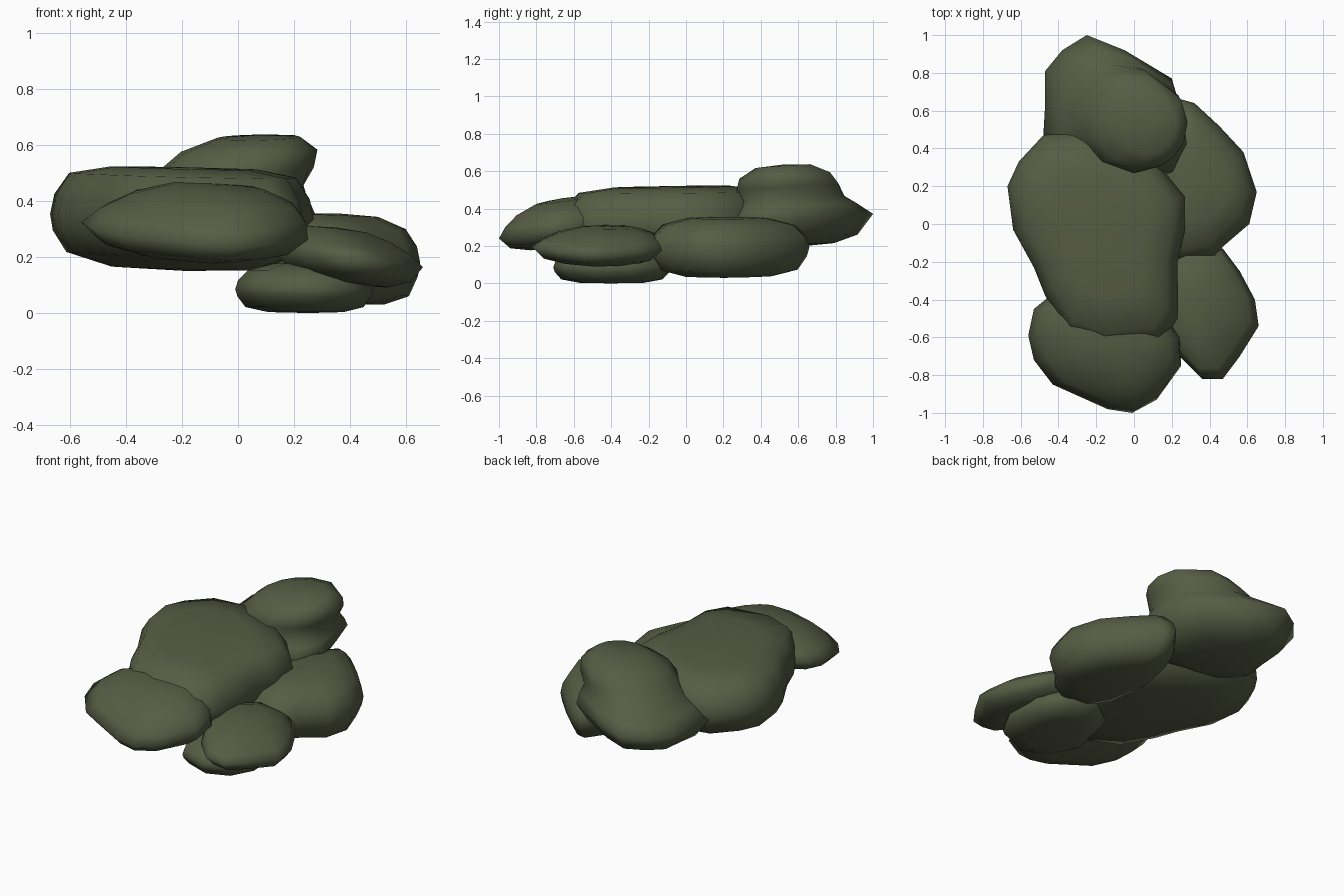
import bpy
import bmesh
from mathutils import Vector

default_cube = bpy.data.objects.get("Cube")
if default_cube:
    bpy.data.objects.remove(default_cube, do_unlink=True)

# One mossy stone colour for the whole pile
moss = bpy.data.materials.new("dark moss stone")
moss_colour = (0.095, 0.108, 0.058, 1)
moss.diffuse_color = moss_colour
moss.use_nodes = True
shader = moss.node_tree.nodes["Principled BSDF"]
shader.inputs["Base Color"].default_value = moss_colour
shader.inputs["Roughness"].default_value = 0.9

# Relative ring sizes and heights (-1 bottom, 0 widest edge, 1 top)
ROUNDED = [(0.55, -0.96), (0.86, -0.75), (0.97, -0.3), (1, 0),
           (0.96, 0.35), (0.82, 0.72), (0.48, 0.96)]
SLAB = [(0.55, -0.95), (0.88, -0.7), (0.98, -0.3), (1, 0),
        (0.97, 0.4), (0.86, 0.83), (0.55, 0.98)]
THIN = [(0.5, -0.95), (0.82, -0.65), (1, 0), (0.9, 0.35), (0.72, 0.68), (0.42, 0.94)]
HUMPED = [(0.5, -0.95), (0.8, -0.7), (1, 0), (0.87, 0.2), (0.74, 0.36),
          (0.71, 0.58), (0.63, 0.8), (0.38, 0.97)]


def rock(name, outline, bottom, edge, top, rings, lean=(0, 0), crown=(0, 0), roundness=0):
    """Stack scaled plan outlines; lean tilts the stone, crown shifts its top
    sideways and roundness turns the upper rings into circles."""
    points = [Vector(p) for p in outline]
    count = len(points)
    centre = sum(points, Vector((0, 0))) / count
    radius = sum((p - centre).length for p in points) / count
    bm = bmesh.new()

    def add(offset, level):
        z = edge + level * ((top - edge) if level > 0 else (edge - bottom))
        z += offset.dot(Vector(lean))
        spot = centre + offset + Vector(crown) * max(level, 0)
        return bm.verts.new((spot.x, spot.y, z))

    def ring(size, level):
        blend = min(1, max(level, 0) * roundness)
        spokes = [p - centre for p in points]
        return [add(s.lerp(s.normalized() * radius, blend) * size, level) for s in spokes]

    loops = [ring(size, level) for size, level in rings]
    for low, high in zip(loops, loops[1:]):
        for i in range(count):
            j = (i + 1) % count
            bm.faces.new((low[i], low[j], high[j], high[i]))
    for loop, level in ((loops[0], -1), (loops[-1], 1)):
        pole = add(Vector((0, 0)), level)
        for i in range(count):
            bm.faces.new((loop[i], loop[(i + 1) % count], pole))
    bmesh.ops.recalc_face_normals(bm, faces=bm.faces)
    for face in bm.faces:
        face.smooth = True
    mesh = bpy.data.meshes.new(name)
    bm.to_mesh(mesh)
    bm.free()
    mesh.materials.append(moss)
    stone = bpy.data.objects.new(name, mesh)
    bpy.context.collection.objects.link(stone)


# Large flat slab in the middle
rock("main_slab",
     [(-.67, .2), (-.61, .33), (-.48, .47), (-.28, .5), (-.08, .44), (.12, .32),
      (.27, .15), (.27, -.03), (.23, -.2), (.23, -.5), (.15, -.63), (-.15, -.66),
      (-.35, -.58), (-.47, -.38), (-.53, -.23), (-.64, -.03)],
     .15, .34, .52, SLAB, (-.02, .01))

# Sloping slab at the front, thinning to a nose
rock("front_slab",
     [(-.53, -.45), (-.56, -.59), (-.53, -.72), (-.43, -.85), (-.14, -.98), (-.01, -1),
      (.12, -.93), (.25, -.75), (.24, -.6), (.1, -.4), (-.2, -.33), (-.42, -.36)],
     .2, .295, .455, THIN, (-.05, .14), (.1, 0))

# Pointed rock at the back, swelling into a round hump
rock("back_rock",
     [(-.48, .47), (-.47, .64), (-.47, .81), (-.38, .92), (-.25, 1), (-.05, .92), (.2, .77),
      (.25, .6), (.28, .42), (.21, .27), (.05, .25), (-.12, .25), (-.35, .3)],
     .195, .345, .635, HUMPED, (.02, .07), (.2, -.07), 1.8)

# Low rock on the side
rock("side_rock",
     [(.25, .66), (.32, .64), (.45, .52), (.58, .38), (.65, .17), (.61, 0),
      (.47, -.12), (.43, -.18), (.23, -.2), (.12, -.05), (.08, .25), (.14, .52)],
     .03, .19, .355, ROUNDED, (-.04, 0))

# Corner rock: a thin upper ledge over a lower base
rock("corner_ledge",
     [(.47, -.13), (.56, -.25), (.64, -.4), (.66, -.54), (.56, -.7), (.47, -.82),
      (.36, -.82), (.24, -.7), (.13, -.5), (.15, -.25), (.28, -.12)],
     .1, .19, .305, THIN, (-.11, -.02), (-.06, .06))
rock("corner_base",
     [(.36, -.1), (.47, -.28), (.48, -.5), (.4, -.65), (.25, -.71), (.08, -.65),
      (-.01, -.45), (.04, -.2), (.2, -.08)],
     0, .085, .18, ROUNDED)
